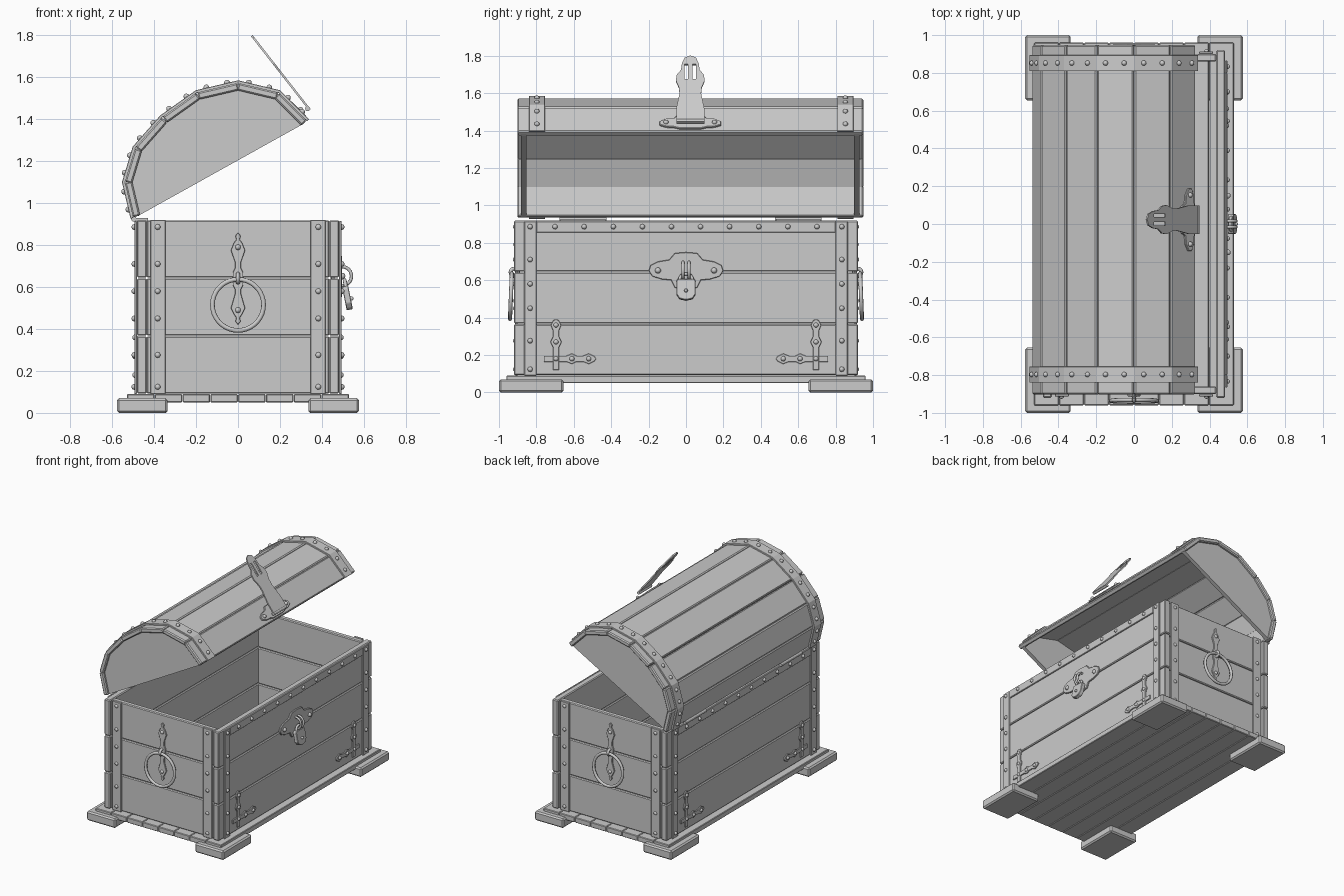
import bpy, bmesh, math
from mathutils import Vector as V, Matrix

if "Cube" in bpy.data.objects:
    bpy.data.objects.remove(bpy.data.objects["Cube"])

X, Y, Z = V((1, 0, 0)), V((0, 1, 0)), V((0, 0, 1))
# face frames: (sideways, outward) for each wall
SIDES = [(Y, X), (-Y, -X)]
ENDS = [(X, -Y), (-X, Y)]


def finish(name, bm, bevel=0, smooth=False):
    bmesh.ops.recalc_face_normals(bm, faces=bm.faces)
    me = bpy.data.meshes.new(name)
    bm.to_mesh(me)
    bm.free()
    ob = bpy.data.objects.new(name, me)
    bpy.context.collection.objects.link(ob)
    if smooth:
        for p in me.polygons:
            p.use_smooth = True
    if bevel:
        m = ob.modifiers.new("bevel", 'BEVEL')
        m.width, m.segments, m.limit_method = bevel, 1, 'ANGLE'
    return ob


def prism(name, outline, origin, u, v, depth, bevel=0.003):
    """Extrude a 2D outline drawn in the u,v plane along u x v."""
    bm = bmesh.new()
    o, u, v = V(origin), V(u), V(v)
    f = bm.faces.new([bm.verts.new(o + u * a + v * b) for a, b in outline])
    r = bmesh.ops.extrude_face_region(bm, geom=[f])
    bmesh.ops.translate(bm, vec=u.cross(v) * depth,
                        verts=[e for e in r["geom"] if isinstance(e, bmesh.types.BMVert)])
    return finish(name, bm, bevel)


def rect(a0, a1, b0, b1):
    return [(a0, b0), (a1, b0), (a1, b1), (a0, b1)]


def box(name, x0, x1, y0, y1, z0, z1, bevel=0.006):
    return prism(name, rect(x0, x1, y0, y1), (0, 0, z0), X, Y, z1 - z0, bevel)


def mirrored(half):
    return half + [(-a, b) for a, b in reversed(half) if abs(a) > 1e-6]


def rivets(name, spots, r=0.014):
    """Domed nail heads; spots are (position, outward direction)."""
    bm = bmesh.new()
    for p, n in spots:
        m = Matrix.Translation(p) @ V(n).to_track_quat('Z', 'Y').to_matrix().to_4x4()
        bmesh.ops.create_uvsphere(bm, u_segments=10, v_segments=6, radius=r, matrix=m)
    finish(name, bm, smooth=True)


def ring(name, loc, axis, R, r):
    bpy.ops.mesh.primitive_torus_add(major_segments=36, minor_segments=8, major_radius=R,
                                     minor_radius=r, location=loc,
                                     rotation=V(axis).to_track_quat('Z', 'Y').to_euler())
    bpy.context.object.name = name
    bpy.ops.object.shade_smooth()


# feet and bottom boards
for sx in (-1, 1):
    for sy in (-1, 1):
        box("foot", *sorted((sx * .335, sx * .577)), *sorted((sy * .655, sy)), 0, .07, .01)
for i in range(8):
    x = -.53 + i * .1325
    box("bottom_board", x + .001, x + .1315, -.96, .96, .05, .09, .004)

# wall planks, three courses
for i in range(3):
    z0, z1 = .09 + i * .2767 + .002, .09 + (i + 1) * .2767 - .002
    for s in (-1, 1):
        box("side_plank", *sorted((s * .435, s * .482)), -.92, .92, z0, z1)
        box("end_plank", -.436, .436, *sorted((s * .86, s * .9)), z0, z1)

HEIGHTS = (.124, .276, .45, .58, .71, .886)
spots = []
# straps and corner brackets on the long sides
for u, w in SIDES:
    o = w * .482
    for s in (-1, 1):
        prism("side_strap", rect(*sorted((s * .80, s * .865)), .09, .915), o, u, Z, .012)
        spots += [(w * .494 + u * s * .833 + Z * z, w) for z in HEIGHTS]
        up = [(-.016, .12), (.016, .12), (.016, .24), (.03, .27), (.016, .3), (.016, .33),
              (.028, .36), (.015, .385), (0, .392), (-.015, .385), (-.028, .36),
              (-.016, .33), (-.016, .3), (-.03, .27), (-.016, .24)]
        prism("bracket_upright", [(s * .695 + a, b) for a, b in up], o, u, Z, .011, .002)
        foot = [(.76, -.016), (.76, .016), (.64, .016), (.61, .028), (.585, .016), (.55, .016),
                (.52, .028), (.49, .014), (.48, 0), (.49, -.014), (.52, -.028), (.55, -.016),
                (.585, -.016), (.61, -.028), (.64, -.016)]
        prism("bracket_arm", [(s * a, .18 + b) for a, b in foot], o, u, Z, .01, .002)
        spots += [(w * .49 + u * s * a + Z * b, w)
                  for a, b in ((.695, .36), (.695, .27), (.695, .18), (.61, .18), (.52, .18))]
    prism("rim_strap", rect(-.80, .80, .855, .915), o, u, Z, .012)
    spots += [(w * .494 + u * (-.70 + i * .1556) + Z * .886, w) for i in range(10)]

# straps and ring handles on the ends
for u, w in ENDS:
    o = w * .9
    for s in (-1, 1):
        prism("end_strap", rect(*sorted((s * .345, s * .418)), .09, .92), o, u, Z, .014)
        spots += [(w * .912 + u * s * .383 + Z * z, w) for z in HEIGHTS]
    plate = mirrored([(0, .86), (.012, .845), (.009, .825), (.02, .81), (.034, .775),
                      (.015, .72), (.015, .69), (.025, .67), (.025, .61), (.015, .59),
                      (.015, .565), (.034, .5), (.02, .47), (.009, .455), (.012, .435),
                      (0, .42)])
    prism("handle_plate", plate, o, u, Z, .012, .002)
    ring("handle_loop", w * .918 + Z * .642, u, .02, .01)
    ring("handle_ring", w * .936 + Z * .515, w + Z * .04, .122, .011)
    spots += [(w * .91 + Z * z, w) for z in (.79, .49)]
rivets("wall_rivets", spots)

# lock plate, staples and padlock
lock = mirrored([(0, .75), (.06, .745), (.09, .71), (.15, .7), (.19, .68), (.2, .65),
                 (.18, .62), (.13, .605), (.08, .6), (.06, .56), (0, .55)])
prism("lock_plate", lock, X * .482, Y, Z, .014)
for s in (-1, 1):
    ring("staple", (.496, s * .016, .652), Y, .045, .008)
rivets("lock_rivets", [((.496, s * .15, .652), X) for s in (-1, 1)], .016)
tilt = V((-.2, 0, 1)).normalized()
ring("padlock_shackle", (.515, 0, .6), X + Z * .2, .034, .009)
body = mirrored([(0, .005), (.045, .005), (.052, -.005), (.052, -.075), (.035, -.1), (0, -.108)])
prism("padlock_body", body, (.497, 0, .595), Y, tilt, .03)
rivets("keyhole", [((.541, 0, .545), X)], .01)

# domed lid, swung open: outer corners of the seven planks in x,z
ARC = [V(p) for p in ((-.50, .93), (-.54, 1.10), (-.49, 1.265), (-.362, 1.41), (-.197, 1.527),
                      (0, 1.573), (.195, 1.527), (.33, 1.392))]
MID = V((-.03, 1.1))
CY, HALF = .023, .925


def grow(k):
    return [MID + (p - MID) * k for p in ARC]


bands, spots = (-.797 + .0, .852), []
for a, b in zip(ARC, ARC[1:]):
    d = V((b.x - a.x, 0, b.y - a.y))
    n = d.length
    d.normalize()
    w = d.cross(Y)
    o = V((a.x, CY, a.y)) - w * .035
    prism("lid_plank", rect(.003, n - .003, -HALF, HALF), o, d, Y, .035, .007)
    spots += [(V((a.x, y, a.y)) + d * n * t + w * .013, w) for y in bands for t in (.25, .75)]
rivets("lid_rivets", spots)
for y in bands:
    prism("lid_band", grow(1.026)[:] + grow(.995)[::-1], (0, y + .043, 0), X, Z, .086, .002)
for y in (CY - .875, CY + .905):
    prism("lid_end", grow(.955), (0, y, 0), X, Z, .03, 0)

# hinges along the back rim
for y in (-.55, .60):
    bpy.ops.mesh.primitive_cylinder_add(vertices=12, radius=.013, depth=.25,
                                        location=(-.497, y, .925), rotation=(math.pi / 2, 0, 0))
    bpy.context.object.name = "hinge_pin"
    box("hinge_leaf", -.497, -.43, y - .12, y + .12, .918, .928, 0)

# hasp base on the lid's front plank
d = (ARC[7] - ARC[6]).normalized()
d = V((d.x, 0, d.y))
w = d.cross(Y)
base = V((ARC[7].x, CY, ARC[7].y)) - d * .07
outline = [(-.05, -.07), (-.025, -.085), (-.02, -.13), (0, -.165), (.025, -.165), (.04, -.13),
           (.042, -.09), (.052, -.06)]
outline = outline + [(a, -b) for a, b in reversed(outline)]
prism("hasp_base", outline, base, d, Y, .014)
rivets("hasp_rivets", [(base + w * .014 + Y * s * .13 + d * .01, w) for s in (-1, 1)])

# hasp strap, flipped up, with two slots
up = V((-.27, 0, .345)).normalized()
o = V((.332, CY, 1.45))
strap = mirrored([(0, -.01), (.075, -.01), (.075, .08), (.058, .18), (.06, .22), (.077, .27),
                  (.072, .31), (.05, .34), (.045, .385), (.03, .425), (0, .438)])
hasp = prism("hasp_strap", strap, o, Y, up, .01, 0)
bpy.context.view_layer.objects.active = hasp
for s in (-1, 1):
    cut = prism("slot_cutter", rect(s * .022 - .009, s * .022 + .009, .28, .38),
                o - Y.cross(up) * .03, Y, up, .08, 0)
    cut.hide_render = True
    m = hasp.modifiers.new("slot", 'BOOLEAN')
    m.operation, m.object = 'DIFFERENCE', cut
    bpy.ops.object.modifier_apply(modifier=m.name)
    bpy.data.objects.remove(cut)
bpy.ops.mesh.primitive_cylinder_add(vertices=12, radius=.012, depth=.15,
                                    location=o, rotation=(math.pi / 2, 0, 0))
bpy.context.object.name = "hasp_pin"
